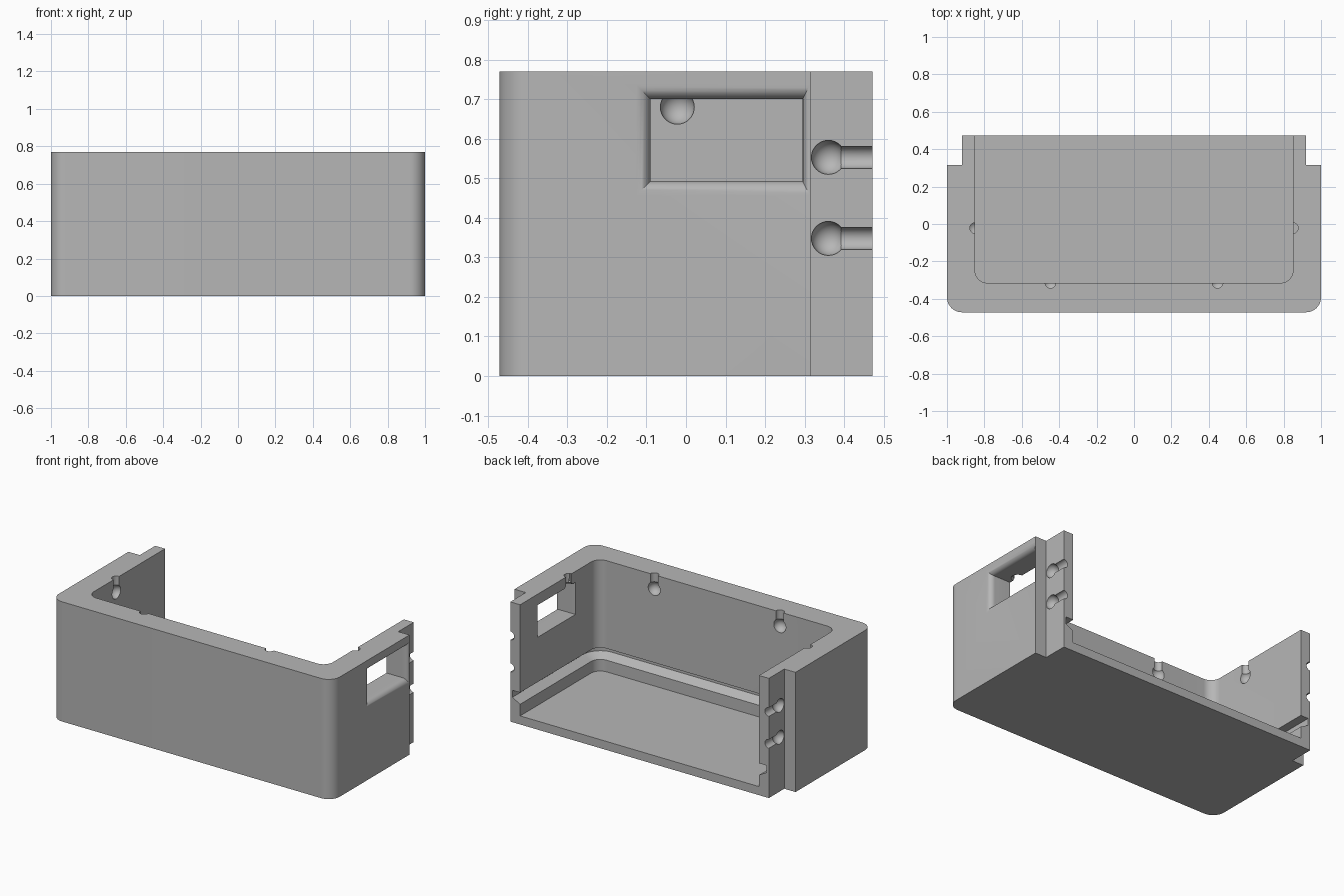
import bpy, bmesh
from math import cos, sin, pi
from mathutils import Vector

cube = bpy.data.objects.get("Cube")
if cube:
    bpy.data.objects.remove(cube)

grey = bpy.data.materials.new("plain grey")
grey.use_nodes = True
tone = (0.47, 0.47, 0.47, 1)
grey.diffuse_color = tone
grey.node_tree.nodes["Principled BSDF"].inputs["Base Color"].default_value = tone


def to_object(name, bm):
    bmesh.ops.recalc_face_normals(bm, faces=bm.faces)
    mesh = bpy.data.meshes.new(name)
    bm.to_mesh(mesh)
    bm.free()
    mesh.materials.append(grey)
    obj = bpy.data.objects.new(name, mesh)
    bpy.context.collection.objects.link(obj)
    return obj


def loft(name, rings):
    """Closed solid through rings with equal point counts."""
    bm = bmesh.new()
    loops = [[bm.verts.new(p) for p in ring] for ring in rings]
    for a, b in zip(loops, loops[1:]):
        for i in range(len(a)):
            j = (i + 1) % len(a)
            bm.faces.new((a[i], a[j], b[j], b[i]))
    bm.faces.new(loops[0])
    bm.faces.new(loops[-1])
    return to_object(name, bm)


def front_rounded(half, front, radius, tail, z, steps=12):
    """Plan outline with two rounded front corners; tail closes the +x back side."""
    arc = [(half - radius + radius * sin(a), front + radius - radius * cos(a))
           for a in (pi / 2 * k / steps for k in range(steps + 1))]
    side = arc + tail
    return [(x, y, z) for x, y in side] + [(-x, y, z) for x, y in reversed(side)]


def cut(body, tool):
    tool.hide_render = True
    mod = body.modifiers.new("cut", 'BOOLEAN')
    mod.operation = 'DIFFERENCE'
    mod.solver = 'EXACT'
    mod.object = tool
    bpy.context.view_layer.objects.active = body
    bpy.ops.object.modifier_apply(modifier=mod.name)
    bpy.data.objects.remove(tool)


def cut_keyhole(body, centre, direction, length):
    """Ball socket with a half-round channel leading to an edge."""
    centre, direction = Vector(centre), Vector(direction)
    bm = bmesh.new()
    bmesh.ops.create_uvsphere(bm, u_segments=32, v_segments=16, radius=0.043)
    bmesh.ops.translate(bm, verts=bm.verts, vec=centre)
    cut(body, to_object("socket_cutter", bm))
    bm = bmesh.new()
    bmesh.ops.create_cone(bm, cap_ends=True, segments=32, radius1=0.028,
                          radius2=0.028, depth=length)
    bmesh.ops.rotate(bm, verts=bm.verts,
                     matrix=Vector((0, 0, 1)).rotation_difference(direction).to_matrix())
    bmesh.ops.translate(bm, verts=bm.verts, vec=centre + direction * length / 2)
    cut(body, to_object("channel_cutter", bm))


# Outer block with rounded front corners and stepped back corners
step = [(1, 0.315), (0.92, 0.315), (0.92, 0.472)]
case = loft("case_body", [front_rounded(1, -0.472, 0.08, step, z) for z in (0, 0.77)])

# Cavity open at the back and top, with a slide-in groove above the floor
levels = [(0.055, 0), (0.13, 0), (0.16, 0.055), (0.205, 0.055), (0.205, 0), (0.9, 0)]
cut(case, loft("cavity_cutter", [
    front_rounded(0.85 + d, -0.315 - d, 0.065 + d, [(0.85 + d, 0.6)], z)
    for z, d in levels]))


# Side window with a rounded flare on its outer edge
def window_ring(x, d):
    y0, y1, z0, z1 = -0.09 - d, 0.295 + d / 2, 0.493 - d, 0.70 + d
    return [(x, y0, z0), (x, y1, z0), (x, y1, z1), (x, y0, z1)]


R = 0.036
flare = [(1 - R + R * sin(a), R - R * cos(a)) for a in (pi / 2 * k / 8 for k in range(9))]
cut(case, loft("window_cutter",
               [window_ring(0.8, 0)] + [window_ring(x, d) for x, d in flare]
               + [window_ring(1.05, R)]))

# Keyholes: front wall, inner side walls, and outer back steps
for s in (-1, 1):
    cut_keyhole(case, (s * 0.447, -0.315, 0.68), (0, 0, 1), 0.15)
    cut_keyhole(case, (s * 0.85, -0.022, 0.68), (0, 0, 1), 0.15)
    for z in (0.348, 0.553):
        cut_keyhole(case, (s * 0.92, 0.36, z), (0, 1, 0), 0.15)

# Smooth the rounded parts, keep edges crisp
bpy.ops.object.select_all(action='DESELECT')
case.select_set(True)
bpy.context.view_layer.objects.active = case
bpy.ops.object.shade_smooth_by_angle(angle=pi / 6)
